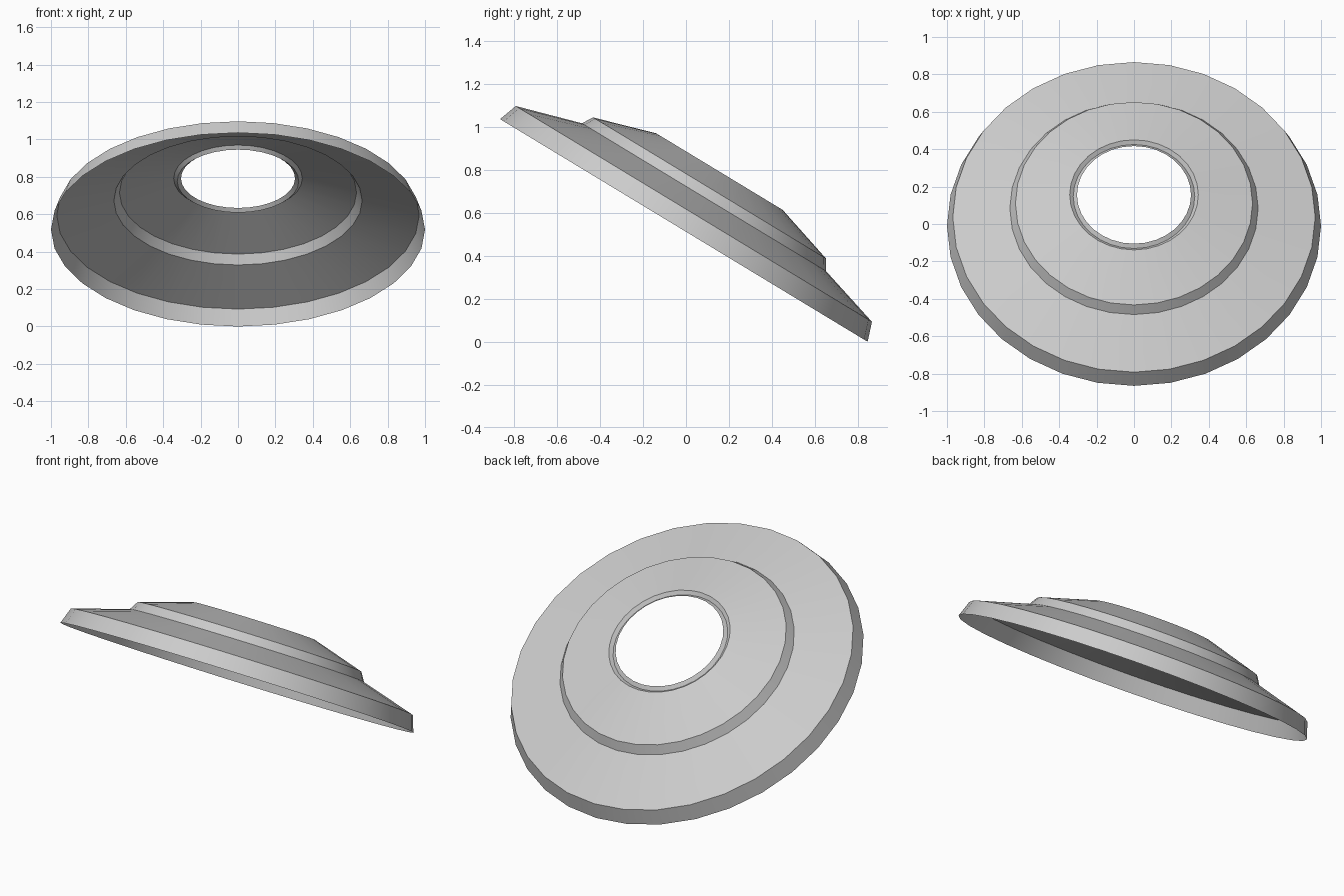
import bpy, bmesh, math
from mathutils import Matrix

if "Cube" in bpy.data.objects:
    bpy.data.objects.remove(bpy.data.objects["Cube"])

SEGMENTS = 32
TILT = math.radians(-31.2)

# Stepped shell profile as (radius, height): skirt, cone, step, cone, grooved lip
PROFILE = [(1.0, 0.0), (0.969, 0.09), (0.664, 0.181), (0.634, 0.231),
           (0.344, 0.32), (0.325, 0.303), (0.305, 0.32)]


def revolve(name, profile, segments):
    """Spin an open profile round z into a thin shell."""
    bm = bmesh.new()
    rings = []
    for r, h in profile:
        rings.append([bm.verts.new((r * math.cos(2 * math.pi * i / segments),
                                    r * math.sin(2 * math.pi * i / segments), h))
                      for i in range(segments)])
    for low, high in zip(rings, rings[1:]):
        for i in range(segments):
            j = (i + 1) % segments
            bm.faces.new((low[i], low[j], high[j], high[i]))
    # Tip the shell towards the back and rest its lowest edge on the floor
    bm.transform(Matrix.Translation((0, -0.01, math.sin(-TILT)))
                 @ Matrix.Rotation(TILT, 4, 'X'))
    mesh = bpy.data.meshes.new(name)
    bm.to_mesh(mesh)
    bm.free()
    obj = bpy.data.objects.new(name, mesh)
    bpy.context.collection.objects.link(obj)
    return obj


# Tilted stepped disc with a central hole
disc = revolve("stepped_disc", PROFILE, SEGMENTS)
bpy.context.view_layer.objects.active = disc
disc.select_set(True)
bpy.ops.object.shade_smooth_by_angle(angle=math.radians(20))
